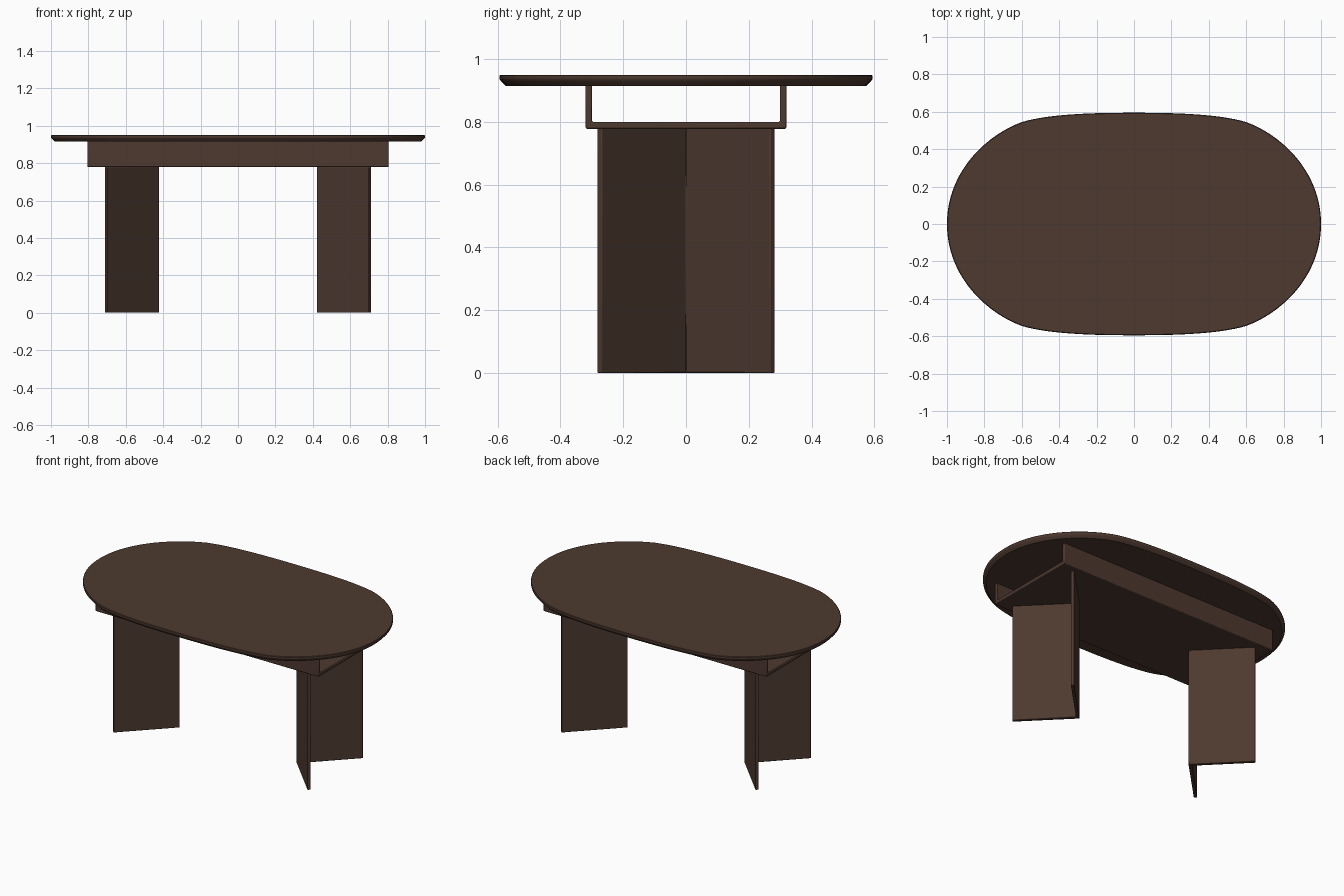
import bpy
import bmesh
import math
from mathutils import Vector
from mathutils.geometry import interpolate_bezier

cube = bpy.data.objects.get("Cube")
if cube:
    bpy.data.objects.remove(cube, do_unlink=True)

wood = bpy.data.materials.new("dark_brown_wood")
wood.use_nodes = True
colour = (0.075, 0.041, 0.029, 1)
wood.diffuse_color = colour
wood.node_tree.nodes["Principled BSDF"].inputs["Base Color"].default_value = colour


def loft(name, rings, bevel=0.0):
    """Join closed rings of points in order and cap both ends."""
    bm = bmesh.new()
    loops = [[bm.verts.new(p) for p in ring] for ring in rings]
    count = len(loops[0])
    for low, high in zip(loops, loops[1:]):
        for i in range(count):
            j = (i + 1) % count
            bm.faces.new((low[i], low[j], high[j], high[i]))
    bm.faces.new(loops[0][::-1])
    bm.faces.new(loops[-1])
    bmesh.ops.recalc_face_normals(bm, faces=bm.faces)
    mesh = bpy.data.meshes.new(name)
    bm.to_mesh(mesh)
    bm.free()
    mesh.materials.append(wood)
    obj = bpy.data.objects.new(name, mesh)
    bpy.context.collection.objects.link(obj)
    if bevel:
        mod = obj.modifiers.new("soft_edges", "BEVEL")
        mod.width = bevel
        mod.segments = 2
        mod.limit_method = "ANGLE"
    bpy.ops.object.select_all(action="DESELECT")
    obj.select_set(True)
    bpy.context.view_layer.objects.active = obj
    bpy.ops.object.shade_smooth_by_angle(angle=math.radians(30))
    return obj


# Rounded table top outline: one quarter, mirrored twice
V = Vector
end_arc = interpolate_bezier(V((1, 0)), V((1, 0.28)), V((0.79, 0.475)), V((0.6, 0.545)), 24)
side_arc = interpolate_bezier(V((0.6, 0.545)), V((0.45, 0.59)), V((0.2, 0.595)), V((0, 0.595)), 16)
quarter = [p.to_2d() for p in end_arc + side_arc[1:]]
half = quarter + [V((-p.x, p.y)) for p in quarter[-2::-1]]
outline = half + [V((p.x, -p.y)) for p in half[-2:0:-1]]


def top_ring(inset, z):
    ring = []
    for i, p in enumerate(outline):
        along = outline[(i + 1) % len(outline)] - outline[i - 1]
        inward = V((-along.y, along.x)).normalized()
        q = p + inward * inset
        ring.append((q.x, q.y, z))
    return ring


# Top with an undercut edge
edge_profile = [(0.02, 0.915), (0.008, 0.927), (0.001, 0.935), (0, 0.94), (0.001, 0.947), (0.004, 0.95)]
loft("table_top", [top_ring(inset, z) for inset, z in edge_profile])

# U-shaped tray under the top, swept along x
outer, inner, floor, bottom, rim = 0.32, 0.3, 0.8, 0.778, 0.918
right_half = [(outer, bottom), (outer, rim), (inner, rim), (inner, floor)]
section = right_half + [(-y, z) for y, z in reversed(right_half)]
loft("support_tray", [[(x, y, z) for y, z in section] for x in (-0.805, 0.805)], 0.005)

# V-shaped legs, points facing the middle
t = 0.014
front_arm = [(0.42, 0), (0.699, -0.283), (0.699 + t, -0.283 + t), (0.42 + 2 * t, 0)]
plan = front_arm + [(x, -y) for x, y in front_arm[2:0:-1]]
for side, name in ((1, "left_leg"), (-1, "right_leg")):
    loft(name, [[(side * x, y, z) for x, y in plan] for z in (0, 0.78)], 0.003)
